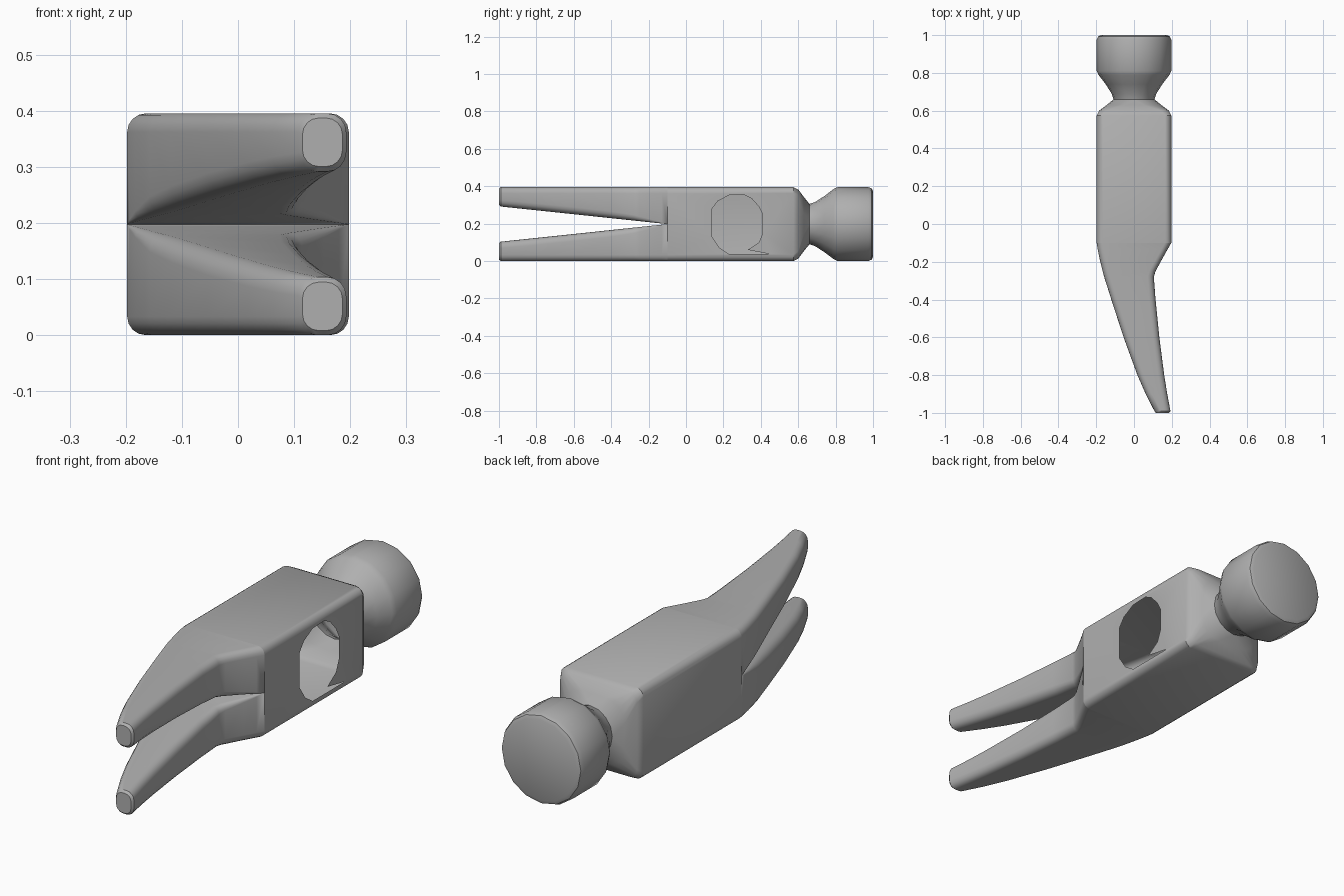
import bpy, bmesh
from math import cos, sin, pi

old = bpy.data.objects.get("Cube")
if old:
    bpy.data.objects.remove(old)

MID = 0.1975   # mid height, also half the width of the body

steel = bpy.data.materials.new("grey_steel")
steel.use_nodes = True
grey = (0.43, 0.43, 0.43, 1)
steel.diffuse_color = grey
steel.node_tree.nodes["Principled BSDF"].inputs["Base Color"].default_value = grey


def ring(bm, y, x0, x1, z0, z1, r_top, r_low):
    """Rounded rectangle across the y axis, five points per corner."""
    corners = [(x1 - r_top, z1 - r_top, r_top, 0), (x0 + r_top, z1 - r_top, r_top, 1),
               (x0 + r_low, z0 + r_low, r_low, 2), (x1 - r_low, z0 + r_low, r_low, 3)]
    return [bm.verts.new((cx + r * cos((q + i / 4) * pi / 2), y,
                          cz + r * sin((q + i / 4) * pi / 2)))
            for cx, cz, r, q in corners for i in range(5)]


def loft(bm, rings):
    for a, b in zip(rings, rings[1:]):
        for i in range(len(a)):
            j = (i + 1) % len(a)
            bm.faces.new((a[i], a[j], b[j], b[i]))


def finish(bm, name):
    bmesh.ops.remove_doubles(bm, verts=bm.verts, dist=0.0002)
    bmesh.ops.recalc_face_normals(bm, faces=bm.faces)
    mesh = bpy.data.meshes.new(name)
    bm.to_mesh(mesh)
    bm.free()
    mesh.materials.append(steel)
    obj = bpy.data.objects.new(name, mesh)
    bpy.context.collection.objects.link(obj)
    bpy.ops.object.select_all(action='DESELECT')
    obj.select_set(True)
    bpy.context.view_layer.objects.active = obj
    bpy.ops.object.shade_smooth_by_angle(angle=pi / 6)


# Hollow body, neck and striking face: y, half size, corner radius
bm = bmesh.new()
stations = [(-0.1, MID, 0.033), (0.575, MID, 0.033), (0.6, 0.185, 0.04),
            (0.63, 0.145, 0.09), (0.66, 0.108, 0.108), (0.69, 0.118, 0.118),
            (0.74, 0.15, 0.15), (0.79, 0.188, 0.188), (0.81, MID, MID),
            (0.975, MID, MID), (0.993, 0.19, 0.19), (1.0, 0.175, 0.175)]
rings = [ring(bm, y, -h, h, MID - h, MID + h, r, r) for y, h, r in stations]
loft(bm, rings)
bm.faces.new(rings[-1])
bmesh.ops.remove_doubles(bm, verts=bm.verts, dist=0.0002)

# Handle opening cut in the +x side
side = max(bm.faces, key=lambda f: f.calc_center_median().x)
border = list(side.edges)
bmesh.ops.delete(bm, geom=[side], context='FACES_ONLY')
outline = [(.14, .13), (.14, .28), (.17, .32), (.23, .352), (.31, .355), (.35, .335),
           (.39, .29), (.41, .25), (.41, .15), (.39, .10), (.33, .06), (.45, .037),
           (.23, .037), (.18, .07)]
pts = [bm.verts.new((MID, y, z)) for y, z in outline]
rim = [bm.edges.new((p, q)) for p, q in zip(pts, pts[1:] + pts[:1])]
bmesh.ops.triangle_fill(bm, edges=border + rim, use_beauty=True, normal=(1, 0, 0))
finish(bm, "hammer_body")

# Two curved claws: y, left x, right x, inner corner radius
path = [(-0.1, -MID, MID, 0), (-0.13, -0.193, 0.18, 0.006), (-0.18, -0.183, 0.152, 0.015),
        (-0.25, -0.166, 0.114, 0.025), (-0.28, -0.158, 0.105, 0.03),
        (-0.4, -0.12, 0.114, 0.036), (-0.6, -0.055, 0.134, 0.038),
        (-0.8, 0.018, 0.16, 0.037), (-0.9, 0.062, 0.176, 0.036),
        (-0.99, 0.108, 0.193, 0.034)]
for name, flip in (("upper_claw", False), ("lower_claw", True)):
    bm = bmesh.new()
    rings = []
    for y, x0, x1, r in path:
        gap = 0.095 * (-0.1 - y) / 0.9
        rings.append(ring(bm, y, x0, x1, MID + gap, 2 * MID, 0.033, r))
    rings.append(ring(bm, -1.0, 0.115, 0.186, MID + 0.103, 2 * MID - 0.008, 0.029, 0.029))
    loft(bm, rings)
    bm.faces.new(rings[-1])
    if flip:
        for v in bm.verts:
            v.co.z = 2 * MID - v.co.z
    finish(bm, name)
